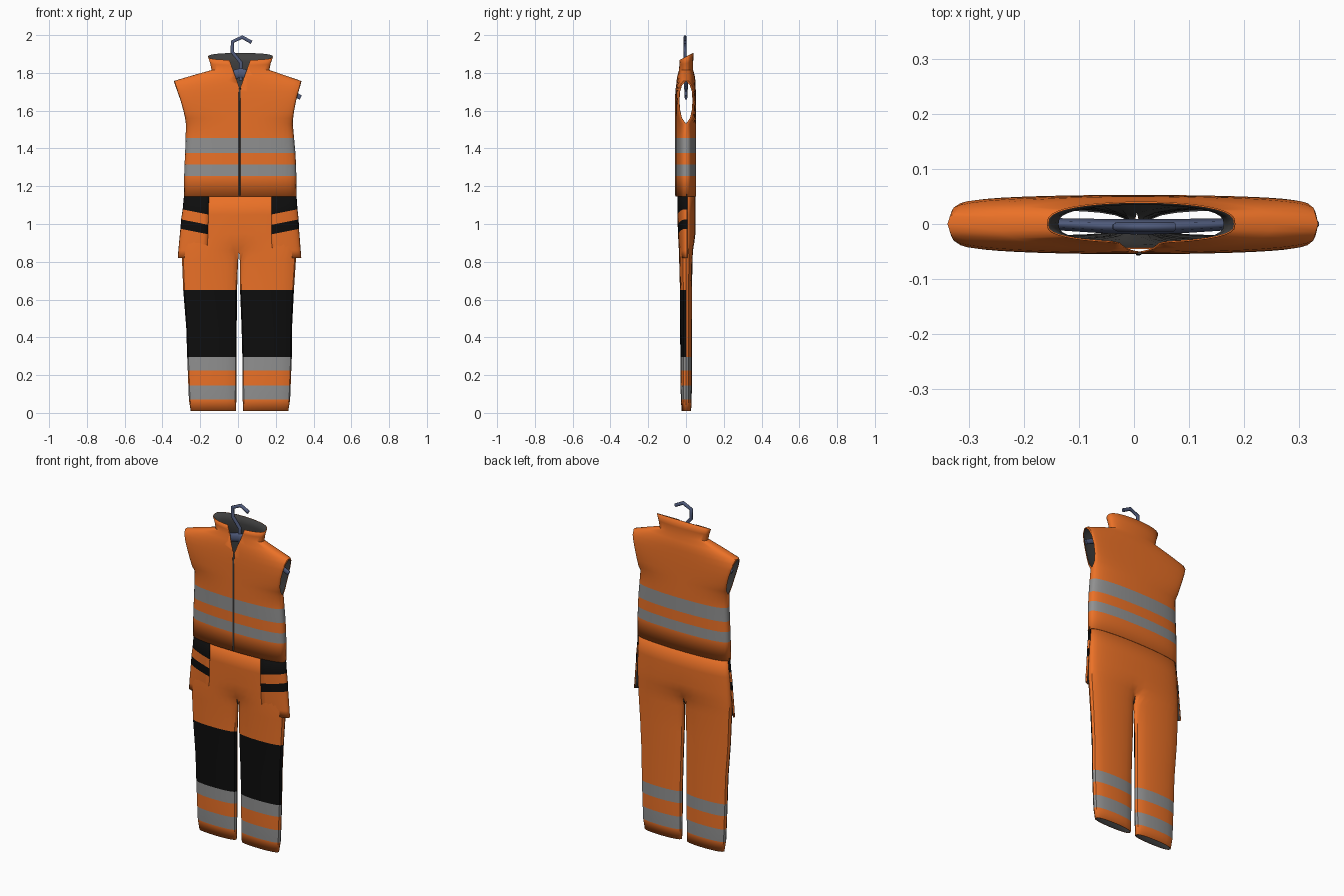
import bpy, bmesh, math
from mathutils import Vector

if "Cube" in bpy.data.objects:
    bpy.data.objects.remove(bpy.data.objects["Cube"])


def material(name, rgb):
    m = bpy.data.materials.new(name)
    m.diffuse_color = (*rgb, 1)
    m.use_nodes = True
    m.node_tree.nodes["Principled BSDF"].inputs["Base Color"].default_value = m.diffuse_color
    return m


ORANGE = material("orange_cloth", (0.83, 0.165, 0.02))
SILVER = material("reflective_tape", (0.28, 0.28, 0.28))
BLACK = material("black_cloth", (0.004, 0.004, 0.004))
LINING = material("dark_lining", (0.05, 0.05, 0.05))
STEEL = material("hanger_blue", (0.08, 0.105, 0.2))
COLS = 10


def finish(name, bm, thickness):
    bmesh.ops.remove_doubles(bm, verts=bm.verts, dist=0.0008)
    mesh = bpy.data.meshes.new(name)
    bm.to_mesh(mesh)
    bm.free()
    obj = bpy.data.objects.new(name, mesh)
    bpy.context.collection.objects.link(obj)
    for m in (ORANGE, SILVER, BLACK, LINING):
        mesh.materials.append(m)
    bpy.ops.object.select_all(action='DESELECT')
    obj.select_set(True)
    bpy.context.view_layer.objects.active = obj
    bpy.ops.object.shade_smooth_by_angle(angle=math.radians(40))
    solid = obj.modifiers.new("cloth_thickness", 'SOLIDIFY')
    solid.thickness = thickness
    solid.offset = -1
    solid.material_offset = 3
    return obj


def loft(rings, colour, sides=(-1, 1), warp=None):
    """Mirrored half sections, listed bottom to top:
    z, centre x, inner x, outer x, front depth, back depth, start angle, side gap."""
    bm = bmesh.new()
    for sx in (-1, 1):
        for sy in sides:
            grid = []
            for z, cx, xi, xo, df, db, a0, gap in rings:
                t0 = math.radians(a0)
                d = df if sy < 0 else db
                row = []
                for c in range(COLS + 1):
                    t = t0 + (math.pi / 2 - t0) * c / COLS
                    k = (math.sin(t) - math.sin(t0)) / (1 - math.sin(t0))
                    y = gap + (d - gap) * max(0, math.cos(t)) ** 0.7
                    p = Vector((cx + sx * (xi + (xo - xi) * k), sy * y, z))
                    if warp:
                        p = warp(p)
                    row.append(bm.verts.new(p))
                grid.append(row)
            for r in range(len(rings) - 1):
                zm = (rings[r][0] + rings[r + 1][0]) / 2
                for c in range(COLS):
                    q = [grid[r][c], grid[r][c + 1], grid[r + 1][c + 1], grid[r + 1][c]]
                    if sx * sy > 0:
                        q.reverse()
                    bm.faces.new(q).material_index = colour(zm, sy)
    return bm


# Jacket with armholes and flared collar
jacket = [
    (1.145, .012, 0, .298, .055, .053, 0, 0),
    (1.255, .012, 0, .297, .055, .053, 0, 0),
    (1.315, .012, 0, .295, .055, .053, 0, 0),
    (1.375, .012, 0, .292, .055, .053, 0, 0),
    (1.455, .010, 0, .287, .055, .053, 0, 0),
    (1.530, .007, 0, .283, .055, .053, 0, 0),
    (1.560, .006, 0, .286, .055, .053, 0, .022),
    (1.600, .004, 0, .293, .055, .053, 0, .032),
    (1.650, .002, 0, .305, .055, .053, 0, .036),
    (1.700, .000, 0, .320, .054, .052, 0, .033),
    (1.735, -.001, 0, .332, .052, .051, 0, .022),
    (1.757, -.002, 0, .338, .050, .050, 0, 0),
    (1.785, .004, 0, .250, .046, .046, 0, 0),
    (1.815, .013, 0, .153, .038, .038, 0, 0),
    (1.850, .013, 0, .160, .036, .038, 0, 0),
    (1.885, .013, 0, .172, .035, .041, 0, 0)]


def collar_tilt(p):
    if p.z > 1.82:
        p.z += p.y * 0.5 * (p.z - 1.815) / 0.07
    return p


def jacket_colour(z, sy):
    return 1 if 1.255 < z < 1.315 or 1.375 < z < 1.455 else 0


bm = loft(jacket, jacket_colour, warp=collar_tilt)
bmesh.ops.remove_doubles(bm, verts=bm.verts, dist=0.0008)
# V-shaped opening at the throat
APEX, SLOPE = Vector((.01, 0, 1.715)), 0.36
for s in (-1, 1):
    faces = [f for f in bm.faces if f.calc_center_median().y < 0 and f.calc_center_median().z > 1.6]
    geom = set(faces)
    for f in faces:
        geom.update(f.edges)
        geom.update(f.verts)
    bmesh.ops.bisect_plane(bm, geom=list(geom), dist=1e-5, plane_co=APEX,
                           plane_no=Vector((s, 0, -SLOPE)).normalized())
cut = []
for f in bm.faces:
    c = f.calc_center_median()
    if c.y < 0 and c.z > APEX.z and abs(c.x - APEX.x) < (c.z - APEX.z) * SLOPE:
        cut.append(f)
bmesh.ops.delete(bm, geom=cut, context='FACES')
finish("jacket", bm, 0.003)

# Trousers: pelvis splits into two legs
trousers = [
    (.010, .008, .018, .258, .023, .027, -90, 0),
    (.070, .008, .017, .268, .027, .030, -90, 0),
    (.145, .008, .016, .271, .029, .031, -90, 0),
    (.225, .008, .015, .274, .030, .031, -90, 0),
    (.295, .008, .015, .277, .030, .031, -90, 0),
    (.450, .006, .013, .280, .031, .031, -90, 0),
    (.650, .003, .008, .293, .032, .032, -90, 0),
    (.800, .005, .005, .301, .036, .034, -90, 0),
    (.860, .005, 0, .303, .038, .037, -60, 0),
    (.900, .006, 0, .303, .040, .044, -20, 0),
    (.950, .008, 0, .302, .043, .050, 0, 0),
    (1.05, .010, 0, .298, .045, .050, 0, 0),
    (1.17, .012, 0, .288, .046, .049, 0, 0)]


def trouser_colour(z, sy):
    if .07 < z < .145 or .225 < z < .295:
        return 1
    return 2 if .295 < z < .65 and sy < 0 else 0


finish("trousers", loft(trousers, trouser_colour), 0.003)

# Side pockets with black flap and band
pockets = [
    (.820, .008, .180, .327, .037, 0, 32, -.006),
    (.860, .008, .172, .324, .041, 0, 31, -.006),
    (.960, .009, .168, .314, .046, 0, 31, -.006),
    (1.01, .010, .168, .311, .048, 0, 31, -.006),
    (1.065, .011, .168, .304, .050, 0, 31, -.006),
    (1.16, .012, .166, .297, .050, 0, 31, -.006)]


def pocket_slant(p):
    if .93 < p.z < 1.1:
        p.z += 0.2 * (abs(p.x - .01) - .24)
    return p


finish("cargo_pockets", loft(pockets, lambda z, sy: 2 if z > 1.065 or .96 < z < 1.01 else 0,
                             sides=(-1,), warp=pocket_slant), 0.008)


def tube(name, points, radius, mat, flat=1.0, sides=1):
    cu = bpy.data.curves.new(name, 'CURVE')
    cu.dimensions = '3D'
    cu.bevel_depth = radius
    cu.bevel_resolution = sides
    cu.use_fill_caps = True
    sp = cu.splines.new('POLY')
    sp.points.add(len(points) - 1)
    for q, p in zip(sp.points, points):
        q.co = (p[0], p[1] / flat, p[2], 1)
        q.radius = p[3] if len(p) > 3 else 1
    cu.materials.append(mat)
    obj = bpy.data.objects.new(name, cu)
    obj.scale.y = flat
    bpy.context.collection.objects.link(obj)


# Front zip
tube("zip", [(.008, -.0555, 1.15), (.008, -.0555, 1.65), (.009, -.0545, 1.70), (.01, -.0535, 1.72)],
     0.005, LINING, flat=0.5)

# Hanger hook and sloping arms
tube("hanger_hook", [(.072, -.005, 1.962), (.022, -.005, 1.989), (-.03, -.005, 1.965),
                     (-.03, -.005, 1.91), (.015, -.005, 1.855), (.015, -.005, 1.76)],
     0.011, STEEL, flat=0.8)
tube("hanger_arms", [(-.302, 0, 1.67, .6), (-.15, 0, 1.745, .9), (-.05, -.004, 1.785, 1.1),
                     (.015, -.005, 1.80, 1.2), (.08, -.004, 1.785, 1.1), (.18, 0, 1.745, .9),
                     (.332, 0, 1.67, .6)], 0.024, STEEL, flat=0.5)
